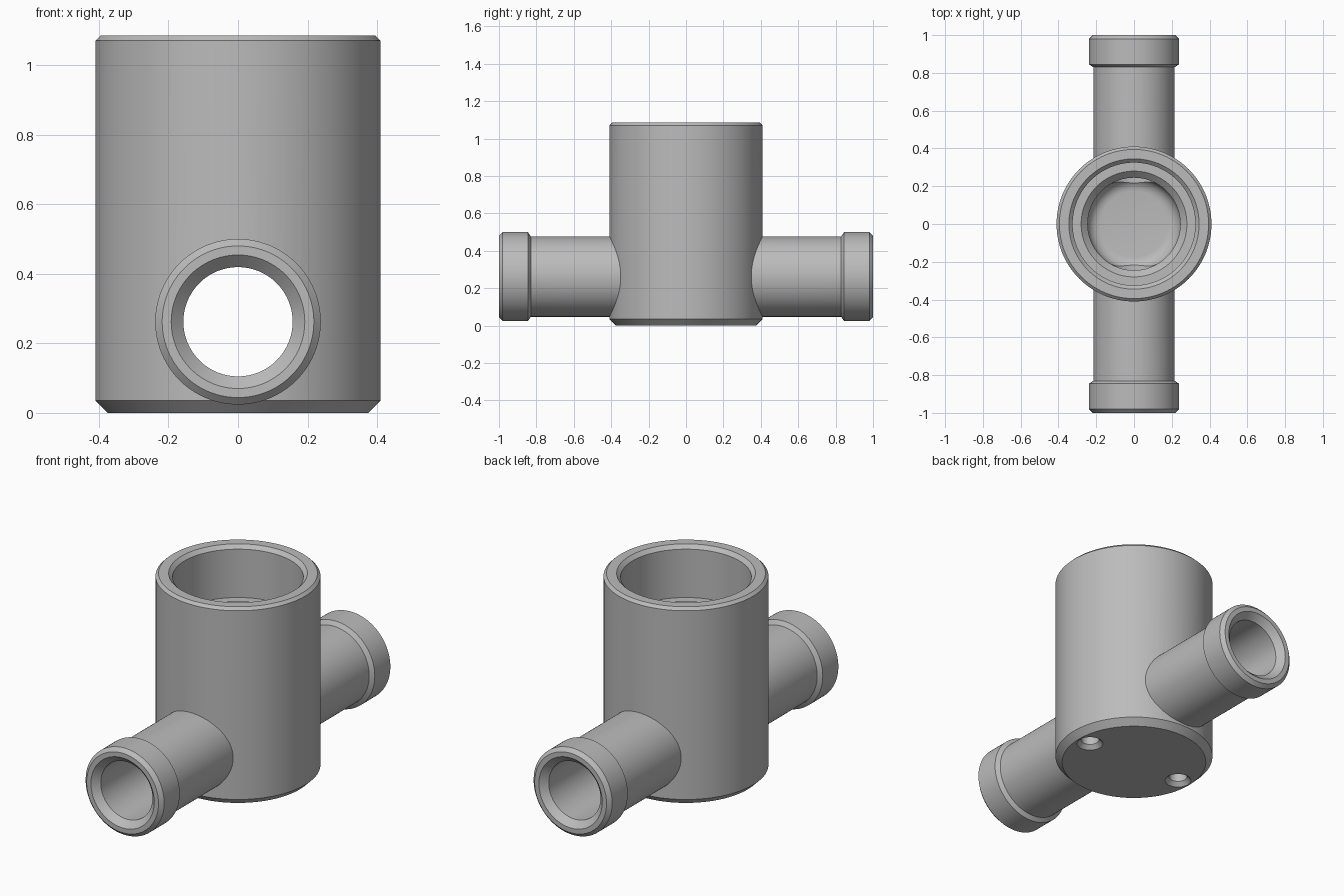
import bpy
import bmesh
import math
from mathutils import Matrix

if "Cube" in bpy.data.objects:
    bpy.data.objects.remove(bpy.data.objects["Cube"], do_unlink=True)

SIDES = 96
PIPE_Z = 0.262

grey = bpy.data.materials.new("plain grey")
grey.use_nodes = True
colour = (0.5, 0.5, 0.5, 1.0)
grey.diffuse_color = colour
bsdf = next(n for n in grey.node_tree.nodes if n.type == "BSDF_PRINCIPLED")
bsdf.inputs["Base Color"].default_value = colour


def turned(name, profile, matrix=Matrix(), sides=SIDES):
    """Closed solid turned around z from (radius, height) points, bottom to top."""
    bm = bmesh.new()
    rings = []
    for r, z in profile:
        rings.append([bm.verts.new((r * math.cos(2 * math.pi * i / sides),
                                    r * math.sin(2 * math.pi * i / sides), z))
                      for i in range(sides)])
    for low, high in zip(rings, rings[1:]):
        for i in range(sides):
            j = (i + 1) % sides
            bm.faces.new((low[i], low[j], high[j], high[i]))
    bm.faces.new(rings[0][::-1])
    bm.faces.new(rings[-1])
    bm.transform(matrix)
    bmesh.ops.recalc_face_normals(bm, faces=bm.faces)
    mesh = bpy.data.meshes.new(name)
    bm.to_mesh(mesh)
    bm.free()
    mesh.materials.append(grey)
    obj = bpy.data.objects.new(name, mesh)
    bpy.context.collection.objects.link(obj)
    return obj


def mirrored(half):
    """Profile reflected in height, so both ends match."""
    return [(r, -z) for r, z in reversed(half)] + half


# Main cylinder with chamfered ends
housing = turned("housing", [(0.375, 0), (0.41, 0.035), (0.41, 1.07), (0.395, 1.085)])

# Cross pipe with a collar at each end, lying along y
along_y = Matrix.Translation((0, 0, PIPE_Z)) @ Matrix.Rotation(math.radians(90), 4, "X")
pipe = turned("cross_pipe", mirrored([(0.215, 0.83), (0.238, 0.845),
                                      (0.238, 0.98), (0.218, 1.0)]), along_y)

# Stepped cavity with a rounded floor
floor_curve = [(0.175 + 0.07 * math.sin(a), 0.16 - 0.07 * math.cos(a))
               for a in (math.radians(15 * k) for k in range(7))]
cavity = turned("cavity_cutter", floor_curve + [
    (0.245, 0.765), (0.28, 0.8), (0.325, 0.8), (0.325, 1.065), (0.345, 1.085), (0.345, 1.2)])

# Through bore with flared mouths
bore = turned("bore_cutter", mirrored([(0.157, 0.965), (0.192, 1.0), (0.192, 1.1)]), along_y)

# Two countersunk fixing holes in the underside
holes = [turned("fixing_hole_cutter",
                [(0.068, -0.1), (0.068, 0), (0.047, 0.022), (0.047, 0.2)],
                Matrix.Translation((side * 0.3, 0, 0)), 32) for side in (-1, 1)]

steps = [(pipe, "UNION")] + [(c, "DIFFERENCE") for c in [cavity, bore] + holes]
for tool, operation in steps:
    mod = housing.modifiers.new(tool.name, "BOOLEAN")
    mod.object = tool
    mod.operation = operation
    mod.solver = "EXACT"

# Bake the cuts and drop the tools
bpy.context.view_layer.update()
graph = bpy.context.evaluated_depsgraph_get()
result = bpy.data.meshes.new_from_object(housing.evaluated_get(graph))
housing.modifiers.clear()
housing.data = result
result.name = "housing"
for tool, operation in steps:
    bpy.data.objects.remove(tool, do_unlink=True)
result.materials.clear()
result.materials.append(grey)
for face in result.polygons:
    face.material_index = 0

bpy.ops.object.select_all(action="DESELECT")
housing.select_set(True)
bpy.context.view_layer.objects.active = housing
bpy.ops.object.shade_smooth_by_angle(angle=math.radians(25))
